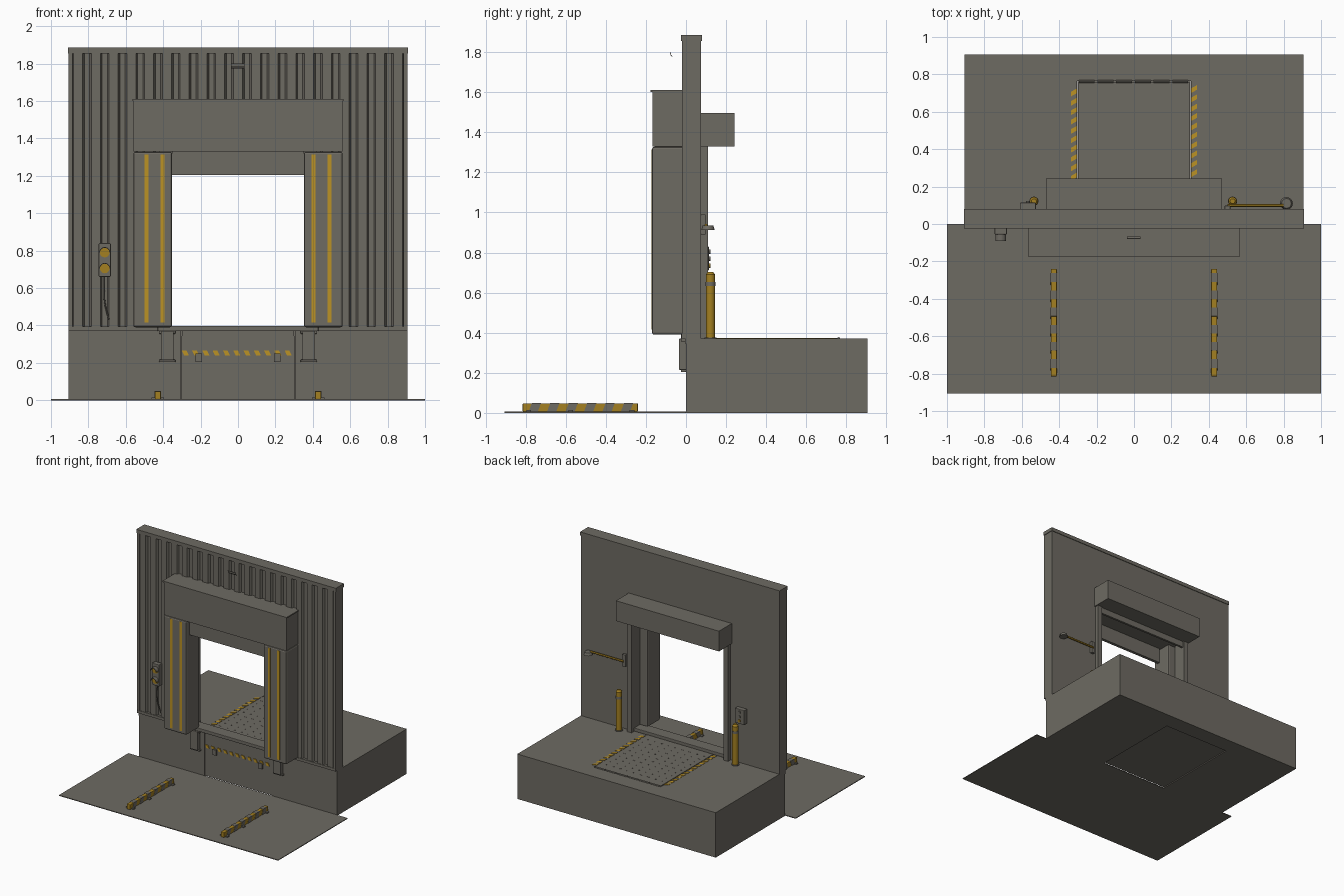
import bpy, bmesh, math
from mathutils import Matrix, Vector

cube = bpy.data.objects.get("Cube")
if cube:
    bpy.data.objects.remove(cube, do_unlink=True)


def material(name, rgb):
    m = bpy.data.materials.new(name)
    m.use_nodes = True
    m.diffuse_color = (*rgb, 1)
    m.node_tree.nodes["Principled BSDF"].inputs["Base Color"].default_value = (*rgb, 1)
    return m


GREY = material("warm grey", (0.155, 0.145, 0.123))
STRIPE = material("stripe yellow", (0.5, 0.29, 0.018))
SAFETY = material("safety yellow", (0.37, 0.215, 0.015))


def finish(name, bm, mat, bevel=0, smooth=False):
    bmesh.ops.recalc_face_normals(bm, faces=bm.faces)
    mesh = bpy.data.meshes.new(name)
    bm.to_mesh(mesh)
    bm.free()
    mesh.materials.append(mat)
    ob = bpy.data.objects.new(name, mesh)
    bpy.context.collection.objects.link(ob)
    if bevel:
        mod = ob.modifiers.new("edge", "BEVEL")
        mod.width, mod.segments = bevel, 2
    if smooth:
        bpy.ops.object.select_all(action="DESELECT")
        ob.select_set(True)
        bpy.context.view_layer.objects.active = ob
        bpy.ops.object.shade_smooth_by_angle()
    return ob


def prism(axis, pts, lo, hi):
    """Outline in the two other axes, extruded along the given axis."""
    return axis, pts, lo, hi


def box(x0, x1, y0, y1, z0, z1):
    return prism(2, [(x0, y0), (x1, y0), (x1, y1), (x0, y1)], z0, z1)


def solid(name, prisms, mat=GREY, bevel=0):
    bm = bmesh.new()
    for axis, pts, lo, hi in prisms:
        rings = []
        for level in (lo, hi):
            ring = []
            for p in pts:
                co = list(p)
                co.insert(axis, level)
                ring.append(bm.verts.new(co))
            rings.append(ring)
        a, b = rings
        bm.faces.new(a)
        bm.faces.new(b)
        for i in range(len(pts)):
            j = (i + 1) % len(pts)
            bm.faces.new((a[i], a[j], b[j], b[i]))
    return finish(name, bm, mat, bevel)


def rod(name, start, end, r, mat=GREY, r2=None, sides=20):
    start, end = Vector(start), Vector(end)
    d = end - start
    bm = bmesh.new()
    turn = d.to_track_quat("Z", "Y").to_matrix().to_4x4()
    bmesh.ops.create_cone(bm, cap_ends=True, segments=sides, radius1=r,
                          radius2=r if r2 is None else r2, depth=d.length,
                          matrix=Matrix.Translation((start + end) / 2) @ turn)
    return finish(name, bm, mat, smooth=True)


# Ground apron and dock platform
solid("ground_apron", [box(-1, 1, -0.905, 0, 0, 0.006)])
for s, side in ((1, "left"), (-1, "right")):
    solid(side + "_dock_block", [box(s * 0.305, s * 0.905, 0, 0.905, 0, 0.37)])
    solid(side + "_dock_edge", [box(s * 0.305, s * 0.905, -0.004, 0, 0.345, 0.372)])
solid("rear_dock_block", [box(-0.305, 0.305, 0.765, 0.905, 0, 0.37)])
solid("leveler_pit", [box(-0.302, 0.302, 0.004, 0.765, 0.006, 0.345)])

# Leveler deck with tread, hinge and front lip
solid("leveler_deck", [box(-0.3, 0.3, 0, 0.757, 0.345, 0.373)])
solid("deck_tread", [box(x, x + 0.016, y, y + 0.005, 0.373, 0.3745)
                     for i in range(9) for j in range(10)
                     for x, y in [(-0.27 + i * 0.064, 0.14 + j * 0.06)]])
for i in range(6):
    x = -0.295 + i * 0.1
    rod("hinge_barrel", (x, 0.762, 0.37), (x + 0.085, 0.762, 0.37), 0.008, sides=10)
solid("threshold", [box(-0.43, 0.43, -0.025, 0.075, 0.37, 0.398)], bevel=0.004)
solid("lip_keepers", [box(x - 0.017, x + 0.017, -0.012, 0.004, 0.205, 0.25)
                      for x in (-0.21, 0.21)])

# Hazard striping on deck sides and front plate
marks = []
for s in (1, -1):
    for i in range(13):
        y = 0.1 + i * 0.05
        marks.append(prism(2, [(s * 0.305, y), (s * 0.337, y + 0.018 * s),
                               (s * 0.337, y + 0.025 + 0.018 * s), (s * 0.305, y + 0.025)],
                           0.37, 0.373))
for i in range(11):
    x = -0.3 + i * 0.055
    marks.append(prism(1, [(x + 0.012, 0.24), (x + 0.037, 0.24),
                           (x + 0.025, 0.265), (x, 0.265)], -0.002, 0.004))
solid("hazard_marks", marks, STRIPE)

# Dock bumpers
for s, side in ((1, "left"), (-1, "right")):
    solid(side + "_bumper", [box(s * 0.345, s * 0.412, -0.036, 0, 0.215, 0.37),
                             box(s * 0.335, s * 0.422, -0.025, 0, 0.204, 0.217),
                             box(s * 0.335, s * 0.422, -0.025, 0, 0.355, 0.372)], bevel=0.003)

# Wall around the doorway
solid("wall", [box(0.42, 0.905, 0, 0.075, 0.37, 1.86),
               box(-0.905, -0.42, 0, 0.075, 0.37, 1.86),
               box(-0.42, 0.42, 0, 0.075, 1.33, 1.86)])
solid("wall_cap", [box(-0.91, 0.91, -0.025, 0.08, 1.855, 1.885)])
solid("wall_trim", [b for s in (1, -1) for b in (
    box(s * 0.42, s * 0.905, -0.022, 0, 0.372, 0.395),
    box(s * 0.885, s * 0.905, -0.02, 0, 0.395, 1.855))])

# Trapezoid cladding ribs
ribs = []
for i in range(-9, 10):
    x = i * 0.095
    bottom = 1.33 if abs(x) < 0.45 else 0.395
    ribs.append(prism(2, [(x - 0.034, 0), (x - 0.024, -0.018),
                          (x + 0.024, -0.018), (x + 0.034, 0)], bottom, 1.855))
solid("cladding_ribs", ribs)

# Dock shelter: side pads, header, head curtain
for s, side in ((1, "left"), (-1, "right")):
    solid(side + "_shelter_pad", [box(s * 0.352, s * 0.56, -0.17, 0, 0.39, 1.328)], bevel=0.012)
    solid(side + "_pad_stripes", [box(s * x, s * (x + 0.022), -0.172, -0.165, 0.415, 1.315)
                                  for x in (0.392, 0.478)], STRIPE)
solid("shelter_header", [box(-0.558, 0.558, -0.168, 0, 1.33, 1.6)])
solid("header_cap", [box(-0.565, 0.565, -0.176, 0, 1.6, 1.61)])
solid("head_curtain", [box(-0.352, 0.352, -0.13, -0.105, 1.205, 1.33)])

# Roller door hood, guide rails and rolled door edge
solid("door_hood", [box(-0.47, 0.47, 0.075, 0.242, 1.33, 1.497)])
solid("door_rails", [box(s * 0.42, s * 0.46, 0.075, 0.11, 0.37, 1.33) for s in (1, -1)])
solid("door_edge", [box(-0.42, 0.42, 0.082, 0.1, 1.28, 1.335)])

# Signal light with two hooded lenses and cable
solid("signal_box", [box(-0.745, -0.68, -0.057, -0.015, 0.66, 0.84)], bevel=0.005)
for z in (0.705, 0.79):
    rod("signal_lens", (-0.7125, -0.055, z), (-0.7125, -0.064, z), 0.026, SAFETY)
    arc = [math.radians(a) for a in range(0, 181, 15)]
    hood = [(-0.7125 + r * math.cos(a), z + r * math.sin(a))
            for r, run in ((0.029, arc), (0.025, arc[::-1])) for a in run]
    solid("signal_visor", [prism(1, hood, -0.09, -0.055)])
cable = bpy.data.curves.new("signal_cable", "CURVE")
cable.dimensions = "3D"
cable.bevel_depth = 0.004
spline = cable.splines.new("BEZIER")
spline.bezier_points.add(2)
for p, co in zip(spline.bezier_points, ((-0.715, -0.03, 0.66), (-0.713, -0.03, 0.53),
                                        (-0.69, -0.022, 0.43))):
    p.co = co
    p.handle_left_type = p.handle_right_type = "AUTO"
cable.materials.append(GREY)
bpy.context.collection.objects.link(bpy.data.objects.new("signal_cable", cable))

# Small curved shade above the header
solid("lamp_shade", [prism(0, [(-0.08, 1.8), (-0.078, 1.786), (-0.068, 1.774),
                               (-0.066, 1.776), (-0.075, 1.787), (-0.077, 1.8)], -0.038, 0.036)])

# Striped wheel guides with floor brackets
for s, side in ((1, "left"), (-1, "right")):
    x0, x1 = sorted((s * 0.413, s * 0.445))
    solid(side + "_wheel_guide", [box(x0, x1, -0.815, -0.24, 0.006, 0.048)], SAFETY, 0.004)
    bands = []
    for i in range(6):
        y = -0.785 + i * 0.092
        bands.append(prism(0, [(y, 0.007), (y + 0.046, 0.007), (y + 0.062, 0.0495),
                               (y + 0.016, 0.0495)], x0 - 0.0015, x1 + 0.0015))
    solid(side + "_guide_bands", bands)
    solid(side + "_guide_brackets", [box(x0 - 0.018, x1 + 0.018, y - 0.012, y + 0.012, 0.006, 0.014)
                                     for y in (-0.785, -0.575, -0.27)])

# Bollards inside the doorway
for x in (0.527, -0.535):
    rod("bollard", (x, 0.122, 0.37), (x, 0.122, 0.69), 0.023, SAFETY)
    rod("bollard_top", (x, 0.122, 0.69), (x, 0.122, 0.704), 0.023, SAFETY, r2=0.013)
    rod("bollard_band", (x, 0.122, 0.632), (x, 0.122, 0.652), 0.0245)
    rod("bollard_foot", (x, 0.122, 0.37), (x, 0.122, 0.376), 0.03)

# Swing-arm dock lamp
solid("lamp_bracket", [box(0.485, 0.515, 0.075, 0.098, 0.89, 0.99)], bevel=0.003)
rod("lamp_arm", (0.5, 0.1, 0.935), (0.8, 0.1, 0.935), 0.008, SAFETY, sides=12)
rod("lamp_head", (0.815, 0.11, 0.912), (0.815, 0.11, 0.935), 0.034, r2=0.026)

# Control box with buttons
solid("control_box", [box(-0.61, -0.525, 0.075, 0.114, 0.71, 0.83)], bevel=0.004)
for i, z in enumerate((0.735, 0.77, 0.805)):
    rod("control_button", (-0.5675, 0.112, z), (-0.5675, 0.122, z), 0.011,
        SAFETY if i == 0 else GREY, sides=14)
